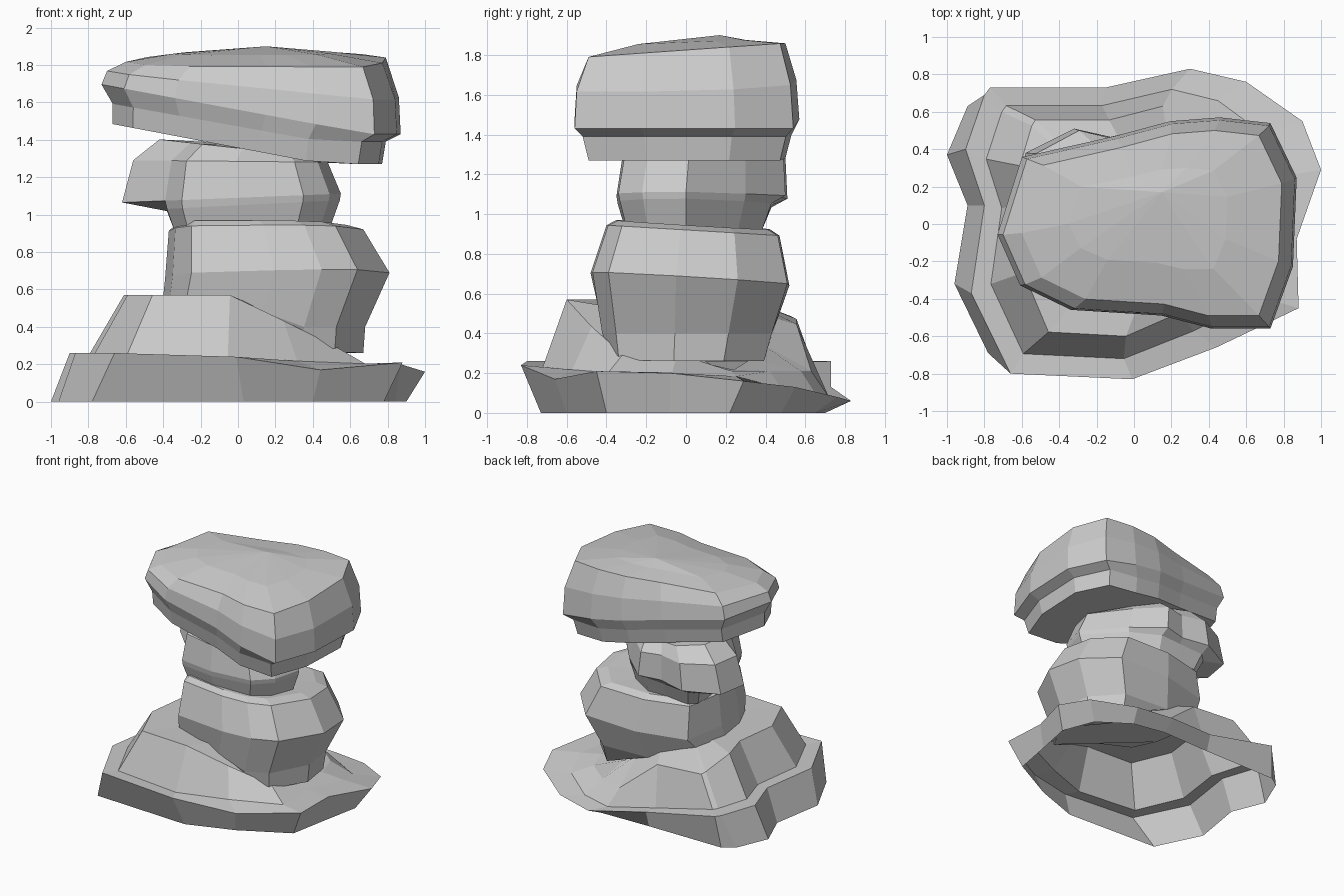
import bpy

if "Cube" in bpy.data.objects:
    bpy.data.objects.remove(bpy.data.objects["Cube"])


def fit(outline, x0, x1, y0, y1, z):
    """Stretch an outline into a box and give each point a height z(x, y)."""
    xs = [p[0] for p in outline]
    ys = [p[1] for p in outline]
    ring = []
    for px, py in outline:
        x = x0 + (px - min(xs)) / (max(xs) - min(xs)) * (x1 - x0)
        y = y0 + (py - min(ys)) / (max(ys) - min(ys)) * (y1 - y0)
        ring.append((x, y, z(x, y)))
    return ring


def tilt(xa, za, xb, zb, sy=0.0):
    """Height plane through za at xa and zb at xb, with slope sy along y."""
    return lambda x, y: za + (x - xa) / (xb - xa) * (zb - za) + sy * y


def loft(name, rings, peak=None, closed_bottom=True):
    """Skin rings from bottom to top; fan the last one to a peak if given."""
    n = len(rings[0])
    verts = [p for r in rings for p in r]
    faces = []
    for k in range(len(rings) - 1):
        for i in range(n):
            j = (i + 1) % n
            faces.append((k * n + i, k * n + j, (k + 1) * n + j, (k + 1) * n + i))
    if peak:
        top = (len(rings) - 1) * n
        faces += [(top + i, top + (i + 1) % n, len(verts)) for i in range(n)]
        verts.append(peak)
    if closed_bottom:
        faces.append(tuple(reversed(range(n))))
    me = bpy.data.meshes.new(name)
    me.from_pydata(verts, [], faces)
    me.update()
    ob = bpy.data.objects.new(name, me)
    bpy.context.collection.objects.link(ob)
    return ob


# Base slab: open underneath, flared skirt, ledge, then a mound high on the left
ground = [(-1, .37), (-.89, .1), (-.96, -.32), (-.78, -.69), (.03, -.73),
          (.4, -.6), (.78, -.4), (.84, -.08), (.9, .22), (.8, .48),
          (.55, .65), (.28, .7), (-.15, .69), (-.8, .69), (-.89, .63)]
rim = [(-.9, .4, .26), (-.8, .1, .26), (-.87, -.37, .26), (-.66, -.8, .26),
       (-.01, -.83, .24), (.44, -.66, .17), (.88, -.45, .21), (.87, -.08, .2),
       (1, .29, .16), (.9, .55, .13), (.6, .76, .08), (.3, .83, .06),
       (-.15, .73, .13), (-.77, .73, .26), (-.8, .69, .26)]
rim_xy = [(p[0], p[1]) for p in rim]


def ledge(x, y):
    return .23 - .04 * x - .28 * max(0, y - .2) * min(1, max(0, (x + .6) * 2))


def mound(x, y):
    z = min(.57, .54 - .5 * (x - .03)) - .5 * max(0, y - .36)
    return max(.21, z - .7 * max(0, x + .2) * max(0, y))


loft("base_slab", [
    [(x, y, 0) for x, y in ground],
    rim,
    fit(rim_xy, -.79, .78, -.72, .72, ledge),
    fit(rim_xy, -.61, .6, -.6, .63, mound),
    fit(rim_xy, -.34, .5, -.35, .36, mound),
], closed_bottom=False)

# Lower round stone, its foot following the mound
lower = [(-.38, .1), (-.34, -.18), (-.24, -.41), (.2, -.48), (.45, -.47),
         (.64, -.39), (.81, -.05), (.77, .26), (.55, .51), (.1, .52), (-.3, .42)]


def foot(x, y):
    return max(.26, mound(x, y) - .03)


loft("lower_stone", [
    fit(lower, -.4, .67, -.41, .4, foot),
    fit(lower, -.4, .68, -.43, .44, lambda x, y: max(.4, foot(x, y) + .02)),
    fit(lower, -.39, .81, -.48, .52, tilt(0, .67, 1, .69, -.06)),
    fit(lower, -.37, .67, -.4, .47, tilt(0, .92, 1, .92, -.06)),
    fit(lower, -.33, .58, -.35, .42, tilt(0, .95, 1, .94, -.06)),
], (.1, 0, .93))

# Neck stone; the underside step appears only at the back left overhang
neck = [(-.62, .14), (-.39, -.1), (-.3, -.29), (0, -.35), (.35, -.34),
        (.49, -.22), (.55, 0), (.3, .3), (.08, .5), (-.1, .46),
        (-.32, .51), (-.58, .38)]
stem = [(max(-.38, x * .99), min(.43, y * .98), 1.05 + .05 * x)
        for x, y in neck]
loft("neck_stone", [
    [(max(-.34, x * .89), y * .88, .91) for x, y, z in stem],
    stem,
    [(x, y, 1.09 + .04 * x) for x, y in neck],
    fit(neck, -.56, .48, -.32, .5, tilt(-.5, 1.29, .5, 1.28)),
    fit(neck, -.42, .42, -.25, .42, tilt(-.4, 1.4, .5, 1.3)),
], (0, .05, 1.38))

# Broad cap stone: tilted foot, undercut lip, rounded crown
cap = [(-.72, -.05), (-.6, -.32), (-.33, -.45), (.15, -.48), (.42, -.55),
       (.73, -.55), (.85, -.22), (.87, .25), (.73, .54), (.46, .57),
       (.2, .55), (-.1, .47), (-.59, .36)]
loft("cap_stone", [
    fit(cap, -.67, .77, -.49, .5, lambda x, y: max(1.27, 1.3 - .19 * (x - .3))),
    fit(cap, -.67, .79, -.52, .53, lambda x, y: max(1.39, 1.4 - .18 * (x - .4))),
    fit(cap, -.73, .87, -.56, .57, lambda x, y: max(1.43, 1.45 - .185 * (x - .6))),
    fit(cap, -.7, .86, -.55, .555, tilt(-.7, 1.77, .86, 1.62, .03)),
    fit(cap, -.6, .79, -.49, .5, tilt(-.6, 1.82, .8, 1.825, .07)),
    fit(cap, -.35, .5, -.24, .3, tilt(-.35, 1.86, .5, 1.865, .04)),
], (.15, .17, 1.9))
